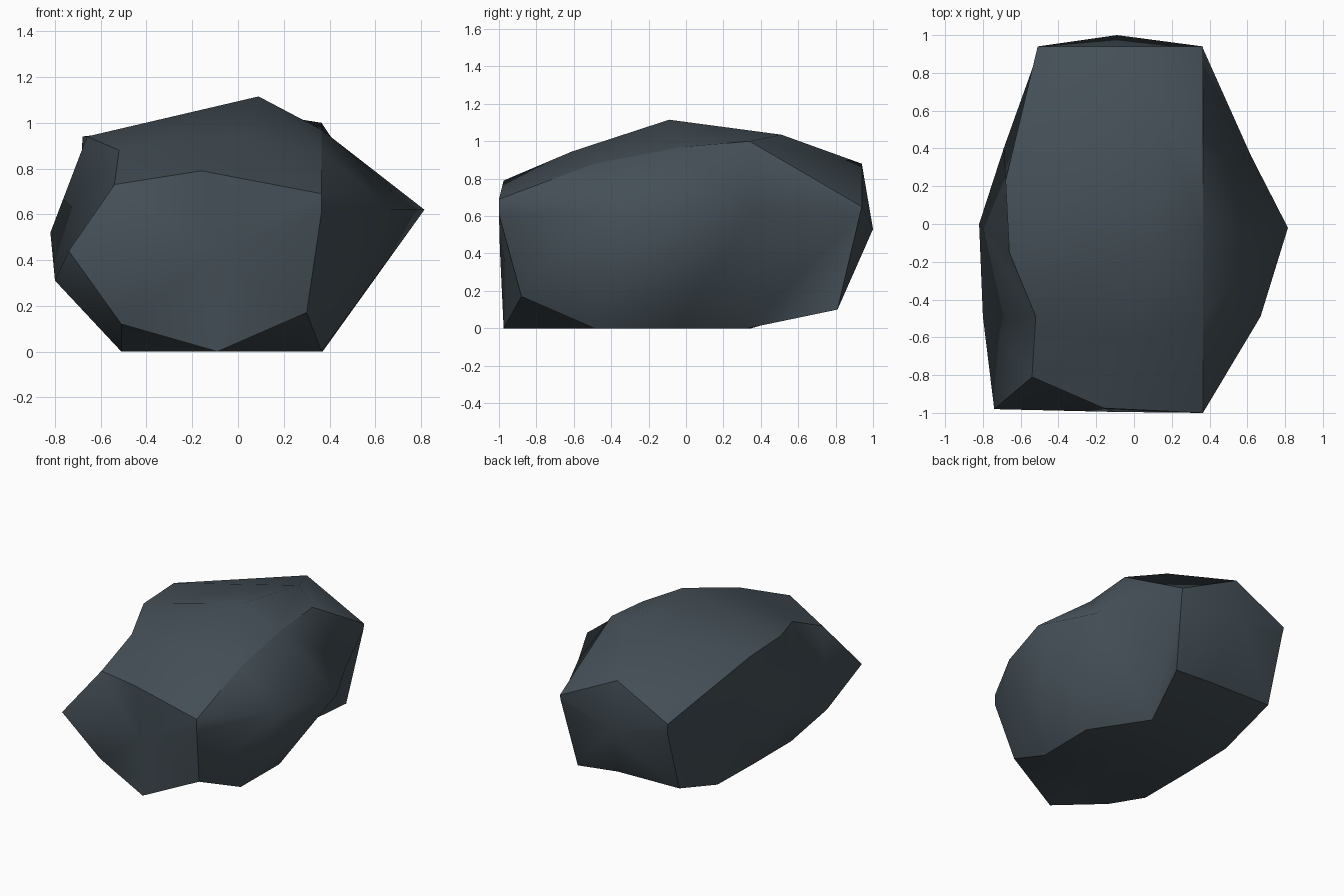
import bpy
import bmesh
from mathutils import Vector

default_cube = bpy.data.objects.get("Cube")
if default_cube:
    bpy.data.objects.remove(default_cube, do_unlink=True)


def make_material(name, colour):
    material = bpy.data.materials.new(name)
    material.use_nodes = True
    material.diffuse_color = colour
    shader = next(n for n in material.node_tree.nodes if n.type == "BSDF_PRINCIPLED")
    shader.inputs["Base Color"].default_value = colour
    shader.inputs["Roughness"].default_value = 0.9
    return material


# Long rails of the boulder, each running from front to back
# Corner rails are creases between the sides, crown rails run along their middles
top_left = [(-.54, -.81, .73), (-.52, -.49, .88), (-.66, -.15, .94), (-.68, .23, .94), (-.51, .94, .67)]
top_ridge = [(-.16, -.975, .79), (0, -.61, .945), (.09, -.09, 1.115), (.14, .51, 1.035), (-.1, .94, .88)]
top_right = [(.365, -1, .69), (.365, -.49, .88), (.365, -.02, .97), (.365, .34, 1), (.365, .94, .65)]
right_bulge = [(.365, -1, .61), (.67, -.49, .62), (.815, -.02, .62), (.62, .36, .62), (.365, .93, .61)]
bottom_right = [(.3, -.88, .17), (.365, -.49, 0), (.37, -.05, 0), (.12, .33, 0), (.31, .81, .1)]
base_line = [(-.09, -.975, 0), (-.09, -.49, 0), (-.09, -.05, 0), (-.1, .33, 0), (0, .79, .13)]
bottom_left = [(-.51, -.87, .12), (-.51, -.49, 0), (-.51, -.05, 0), (-.5, .35, 0), (-.5, .79, .14)]
left_bulge = [(-.74, -.98, .44), (-.8, -.49, .31), (-.82, 0, .52), (-.69, .4, .57), (-.5, .93, .6)]

corner_rails = [top_left, top_right, bottom_right, bottom_left]
crown_rails = [top_ridge, right_bulge, base_line, left_bulge]


def mark_crease(bm, line):
    """Keep the shading sharp along a chain of vertices."""
    for first, second in zip(line, line[1:]):
        bm.edges.get((first, second)).smooth = False


def add_strip(bm, corner, crown):
    """Fill between a corner rail and a crown rail with triangles."""
    for i in range(len(corner) - 1):
        bm.faces.new((corner[i], crown[i], crown[i + 1]))
        bm.faces.new((corner[i], crown[i + 1], corner[i + 1]))


def add_cap(bm, rim, centre):
    """Close one end with a fan around a central point."""
    hub = bm.verts.new(Vector(centre))
    closed_rim = rim + rim[:1]
    for first, second in zip(closed_rim, closed_rim[1:]):
        bm.faces.new((first, second, hub))
    mark_crease(bm, closed_rim)


def build_boulder(name, material):
    bm = bmesh.new()
    corners = [[bm.verts.new(Vector(p)) for p in rail] for rail in corner_rails]
    crowns = [[bm.verts.new(Vector(p)) for p in rail] for rail in crown_rails]

    # Sides: every crown rail sits between two corner rails
    for i, crown in enumerate(crowns):
        add_strip(bm, corners[i], crown)
        add_strip(bm, corners[(i + 1) % len(corners)], crown)

    # Front and back ends
    rails = [rail for pair in zip(corners, crowns) for rail in pair]
    add_cap(bm, [rail[0] for rail in rails], (-.1, -.995, .42))
    add_cap(bm, [rail[-1] for rail in rails], (-.09, 1, .53))

    # Smooth sides that meet in sharp creases
    for face in bm.faces:
        face.smooth = True
    for rail in corners:
        mark_crease(bm, rail)
    bmesh.ops.recalc_face_normals(bm, faces=bm.faces[:])

    mesh = bpy.data.meshes.new(name)
    bm.to_mesh(mesh)
    bm.free()
    mesh.materials.append(material)
    boulder = bpy.data.objects.new(name, mesh)
    bpy.context.collection.objects.link(boulder)
    return boulder


slate = make_material("dark_slate", (.058, .078, .094, 1))
build_boulder("boulder", slate)
